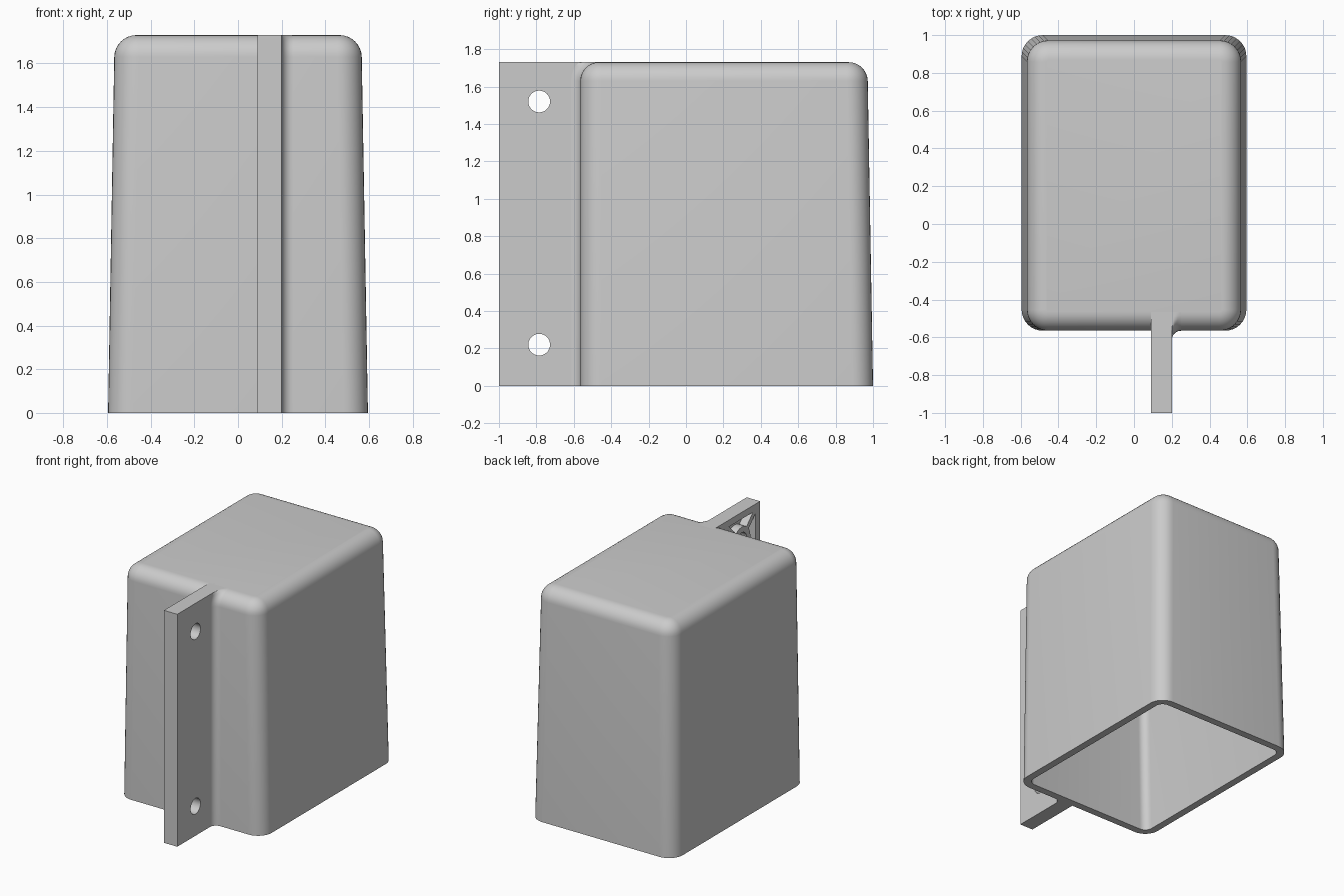
import bpy, bmesh, math
from mathutils import Matrix, Vector

cube = bpy.data.objects.get("Cube")
if cube:
    bpy.data.objects.remove(cube, do_unlink=True)

GREY = (0.6, 0.6, 0.6, 1)
grey = bpy.data.materials.new("light grey plastic")
grey.use_nodes = True
grey.diffuse_color = GREY
grey.node_tree.nodes["Principled BSDF"].inputs["Base Color"].default_value = GREY

H = 1.73          # height
HALF_W = 0.595    # half width at the base
FRONT, BACK = -0.565, 1.0
DRAFT = 0.03      # taper of sides and back
R = 0.1           # rounding radius
WALL = 0.055
X0, X1 = 0.09, 0.2   # flange faces
HOLES = [(-0.785, 0.22), (-0.785, 1.52)]


def finish(name, bm, smooth=True):
    bmesh.ops.recalc_face_normals(bm, faces=bm.faces)
    mesh = bpy.data.meshes.new(name)
    bm.to_mesh(mesh)
    bm.free()
    mesh.materials.append(grey)
    obj = bpy.data.objects.new(name, mesh)
    bpy.context.collection.objects.link(obj)
    if smooth:
        shade(obj)
    return obj


def shade(obj):
    bpy.ops.object.select_all(action='DESELECT')
    obj.select_set(True)
    bpy.context.view_layer.objects.active = obj
    bpy.ops.object.shade_smooth_by_angle(angle=math.radians(35))


def cut(obj, cutter):
    mod = obj.modifiers.new("cut", 'BOOLEAN')
    mod.operation, mod.solver, mod.object = 'DIFFERENCE', 'EXACT', cutter
    bpy.ops.object.select_all(action='DESELECT')
    obj.select_set(True)
    bpy.context.view_layer.objects.active = obj
    bpy.ops.object.modifier_apply(modifier=mod.name)


def add_box(bm, lo, hi):
    lo, hi = Vector(lo), Vector(hi)
    bmesh.ops.create_cube(bm, size=1, matrix=Matrix.Translation((lo + hi) / 2)
                          @ Matrix.Diagonal((*(hi - lo), 1)))


def add_cylinder(bm, y, z, radius, xa, xb):
    bmesh.ops.create_cone(bm, cap_ends=True, segments=40, radius1=radius, radius2=radius, depth=xb - xa,
                          matrix=Matrix.Translation(((xa + xb) / 2, y, z)) @ Matrix.Rotation(math.pi / 2, 4, 'Y'))


def loop(bm, z, inset, radius, steps=8):
    """Rounded rectangle of the tapered housing at height z."""
    d = DRAFT * z / H + inset
    w, f, b = HALF_W - d, FRONT + inset, BACK - d
    corners = [(w, b), (-w, b), (-w, f), (w, f)]
    ring = []
    for i, (cx, cy) in enumerate(corners):
        ox = cx - math.copysign(radius, cx)
        oy = b - radius if i < 2 else f + radius
        for s in range(steps + 1):
            a = math.pi / 2 * (i + s / steps)
            ring.append(bm.verts.new((ox + radius * math.cos(a), oy + radius * math.sin(a), z)))
    return ring


def bridge(bm, a, b):
    for i in range(len(a)):
        j = (i + 1) % len(a)
        bm.faces.new((a[i], a[j], b[j], b[i]))


def skin(bm, inset, top, r):
    """One closed-top wall with a rounded upper edge; returns its rim."""
    rim = loop(bm, 0, inset, r + 0.012)
    last = rim
    for s in range(9):
        a = math.pi / 2 * s / 8
        ring = loop(bm, top - r + r * math.sin(a), inset + r * (1 - math.cos(a)),
                    r * math.cos(a) + 0.012)
        bridge(bm, last, ring)
        last = ring
    bm.faces.new(last)
    return rim


# Housing: hollow tapered box, open below
bm = bmesh.new()
outer = skin(bm, 0, H, R)
inner = skin(bm, WALL, H - WALL, R - WALL)
bridge(bm, outer, inner)
finish("housing", bm)

# Cutters
bm = bmesh.new()
for y, z in HOLES:
    add_cylinder(bm, y, z, 0.058, 0, 0.3)
hole_cutter = finish("hole_cutter", bm, False)
bm = bmesh.new()
add_box(bm, (0, -0.945, 0.05), (0.15, -0.6, H - 0.05))
pocket_cutter = finish("pocket_cutter", bm, False)

# Mounting flange with a pocketed right face
bm = bmesh.new()
outline = [(-1, 0), (-0.54, 0), (-0.54, 1.62), (-0.51, 1.69), (-0.455, 1.705), (-0.455, H), (-1, H)]
face = bm.faces.new([bm.verts.new((X0, y, z)) for y, z in outline])
ext = bmesh.ops.extrude_face_region(bm, geom=[face])
bmesh.ops.translate(bm, vec=(X1 - X0, 0, 0), verts=[v for v in ext["geom"] if isinstance(v, bmesh.types.BMVert)])
flange = finish("mounting_flange", bm, False)
cut(flange, pocket_cutter)
cut(flange, hole_cutter)
shade(flange)

# Bosses around the holes
for name, (y, z) in zip(("lower", "upper"), HOLES):
    bm = bmesh.new()
    add_cylinder(bm, y, z, 0.1, X0, 0.155)
    boss = finish(name + "_hole_boss", bm, False)
    cut(boss, hole_cutter)
    shade(boss)


# Crossed stiffening ribs in the pocket
def rib(name, a, b, thick=0.035):
    a, b = Vector((0.1225, *a)), Vector((0.1225, *b))
    d = b - a
    bm = bmesh.new()
    bmesh.ops.create_cube(bm, size=1, matrix=Matrix.Translation((a + b) / 2)
                          @ Matrix.Rotation(math.atan2(d.z, d.y), 4, 'X')
                          @ Matrix.Diagonal((0.065, d.length, thick, 1)))
    obj = finish(name, bm, False)
    cut(obj, hole_cutter)


levels = [0.04, 0.4, 0.865, 1.33, H - 0.04]
for i, (za, zb) in enumerate(zip(levels, levels[1:])):
    rib(f"rising_rib_{i}", (-0.95, za), (-0.6, zb))
    rib(f"falling_rib_{i}", (-0.95, zb), (-0.6, za))

# Fillet between flange and housing, following the rounded top edge
r = 0.05
path = [((FRONT, 0), (-1, 0))]
for s in range(9):
    a = math.pi / 2 * s / 8
    n = (-math.cos(a), math.sin(a))
    path.append(((FRONT + R + R * n[0], H - R + R * n[1]), n))
bm = bmesh.new()
rows = []
for (y, z), n in path:
    section = [(-0.01, -0.01), (-0.01, r)]
    for s in range(9):
        a = math.pi / 2 * s / 8
        section.append((r - r * math.cos(a), r - r * math.sin(a)))
    section.append((r, -0.01))
    rows.append([bm.verts.new((X1 + u, y + n[0] * v, min(z + n[1] * v, H))) for u, v in section])
for a, b in zip(rows, rows[1:]):
    bridge(bm, a, b)
bm.faces.new(rows[0])
bm.faces.new(rows[-1])
finish("flange_fillet", bm)

for cutter in (hole_cutter, pocket_cutter):
    bpy.data.objects.remove(cutter, do_unlink=True)
